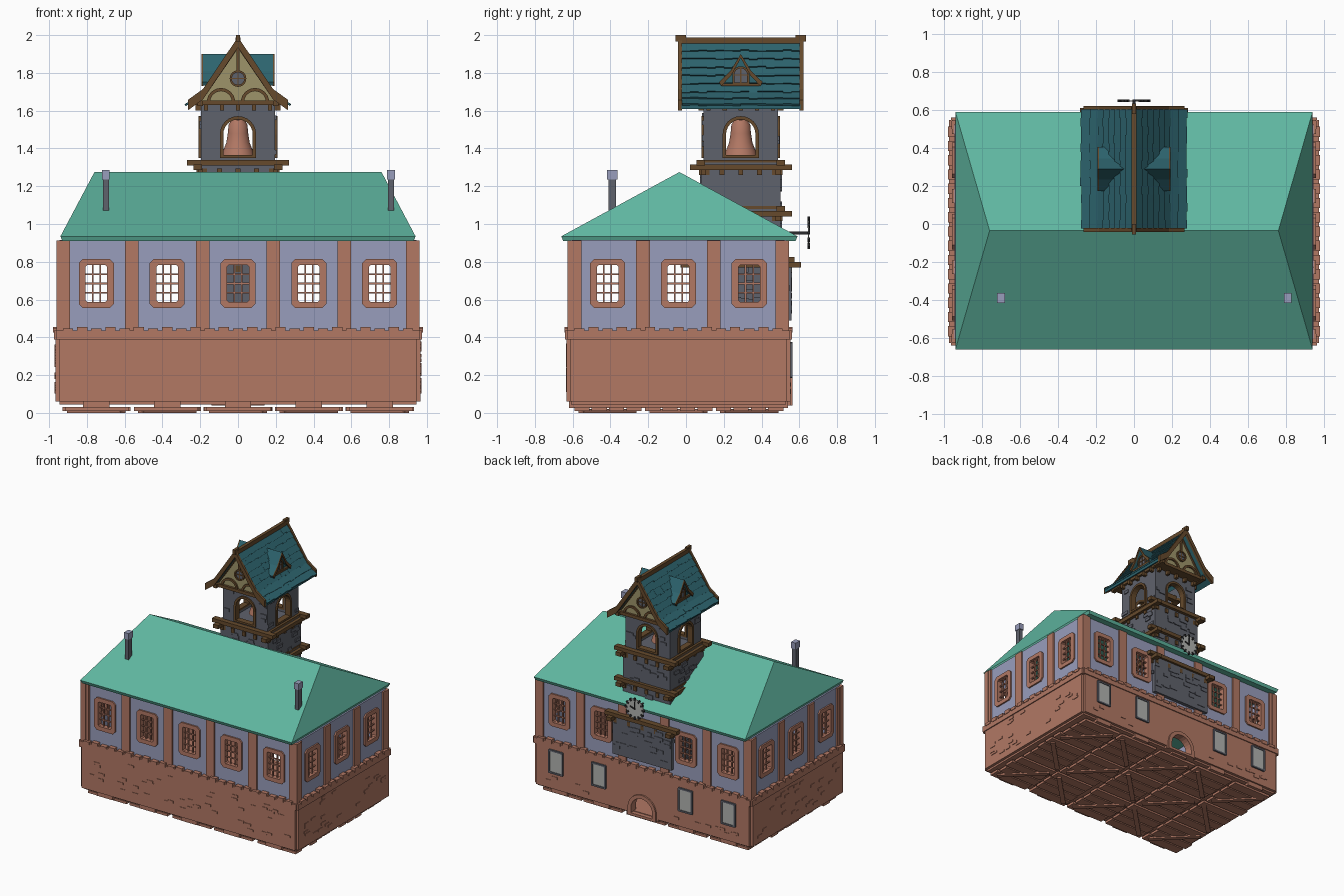
import bpy, bmesh, math, random
from mathutils import Matrix, Vector

random.seed(4)
if "Cube" in bpy.data.objects:
    bpy.data.objects.remove(bpy.data.objects["Cube"], do_unlink=True)


def material(name, *rgb):
    lin = [((c / 255 + 0.055) / 1.055) ** 2.4 for c in rgb] + [1]
    m = bpy.data.materials.new(name)
    m.use_nodes = True
    m.diffuse_color = lin
    m.node_tree.nodes["Principled BSDF"].inputs["Base Color"].default_value = lin
    return m


BRICK = material("red clay", 178, 120, 100)
PLASTER = material("lavender plaster", 153, 158, 188)
ROOF = material("green roof", 95, 182, 160)
STONE = material("dark stone", 95, 98, 108)
TILE = material("teal tile", 45, 100, 110)
WOOD = material("brown timber", 102, 74, 44)
CREAM = material("cream infill", 158, 148, 106)
PALE = material("pale grey", 178, 180, 176)
DARK = material("dark iron", 42, 42, 44)

parts = {}


def part(name, mat):
    return parts.setdefault(name, (bmesh.new(), mat))[0]


# Local frames: u runs along a wall, d points outward, z is up
def frame(cy, k):
    return Matrix.Translation((0, cy, 0)) @ Matrix.Rotation(k * math.pi / 2, 4, 'Z')


def box(bm, M, u0, u1, d0, d1, z0, z1):
    mid = Matrix.Translation(((u0 + u1) / 2, -(d0 + d1) / 2, (z0 + z1) / 2))
    size = Matrix.Diagonal((u1 - u0, d1 - d0, z1 - z0, 1))
    bmesh.ops.create_cube(bm, size=1, matrix=M @ mid @ size)


def loop(bm, M, pts, d):
    return [bm.verts.new(M @ Vector((u, -d, z))) for u, z in pts]


def prism(bm, M, pts, d0, d1):
    a, b = loop(bm, M, pts, d0), loop(bm, M, pts, d1)
    bm.faces.new(a)
    bm.faces.new(b[::-1])
    for i in range(len(a)):
        bm.faces.new((a[i - 1], b[i - 1], b[i], a[i]))


def ring(bm, M, outer, inner, d0, d1):
    ls = [loop(bm, M, p, d) for p, d in ((outer, d0), (outer, d1), (inner, d1), (inner, d0))]
    for j in range(4):
        a, b = ls[j - 1], ls[j]
        for i in range(len(a)):
            bm.faces.new((a[i - 1], b[i - 1], b[i], a[i]))


def bar(bm, M, p, q, w, d0, d1):
    p, q = Vector(p), Vector(q)
    n = (q - p).normalized().orthogonal() * w / 2
    prism(bm, M, [p + n, q + n, q - n, p - n], d0, d1)


def octagon(u, z, w, h, c):
    corners = [(w, c - h), (w, h - c), (w - c, h), (c - w, h),
               (-w, h - c), (-w, c - h), (c - w, -h), (w - c, -h)]
    return [(u + a, z + b) for a, b in corners]


def arc(u, z, r, a0=0, a1=180, n=13):
    ts = [math.radians(a0 + (a1 - a0) * i / (n - 1)) for i in range(n)]
    return [(u + r * math.cos(t), z + r * math.sin(t)) for t in ts]


def arch(zc, r, zb):
    return [(r, zb)] + arc(0, zc, r) + [(-r, zb)]


def arch_block(zc, w, zb):
    pts = [(u / max(abs(u), abs(v)) * w, zc + v / max(abs(u), abs(v)) * w) for u, v in arc(0, 0, 1)]
    return [(w, zb)] + pts + [(-w, zb)]


# Town hall: base walls, upper storey, windows and posts on four sides
BAY = 0.375
for k in range(4):
    M = frame(-0.04, k)
    bays, D = ((5, 0.57), (3, 0.945))[k % 2]
    half = bays * BAY / 2
    back = k == 2
    base = part("base_walls", BRICK)
    B = D + 0.022
    if back:
        for s in (-1, 1):
            u0, u1 = sorted((s * 0.14, s * (half + 0.01)))
            box(base, M, u0, u1, D - 0.03, B, 0.06, 0.4)
        box(base, M, -0.14, 0.14, D - 0.03, B, 0.24, 0.4)
        ring(base, M, arch_block(0.1, 0.14, 0.04), arch(0.1, 0.095, 0.06), D - 0.03, B)
        ring(part("door_arch", BRICK), M, arch(0.1, 0.125, 0.04), arch(0.1, 0.095, 0.06), D, B + 0.012)
        for u in (-0.765, -0.385, 0.385, 0.765):
            ring(part("base_window_frames", STONE), M, octagon(u, 0.28, 0.065, 0.095, 0.005),
                 octagon(u, 0.28, 0.052, 0.082, 0.005), D, B + 0.012)
            box(part("base_window_panes", PALE), M, u - 0.055, u + 0.055, D, B + 0.006, 0.195, 0.365)
    else:
        box(base, M, -half - 0.01, half + 0.01, D - 0.03, B, 0.06, 0.4)
    # Scattered raised bricks
    for i in range(bays * 9):
        u, z = random.uniform(-half + 0.05, half - 0.05), random.uniform(0.1, 0.36)
        if not (back and (abs(u) < 0.18 or 0.15 < z < 0.39)):
            box(part("raised_bricks", BRICK), M, u - 0.025, u + 0.025, D, B + 0.004, z, z + 0.018)
    # String course with blocks on top
    trim = part("string_course", BRICK)
    box(trim, M, -half - 0.025, half + 0.025, D - 0.03, B + 0.008, 0.388, 0.435)
    n = bays * 5
    for i in range(n):
        u = -half + (i + 0.5) * 2 * half / n
        box(trim, M, u - 0.027, u + 0.027, D - 0.01, B + 0.012, 0.425, 0.448 + 0.008 * (i % 2))
    # Posts
    for i in range(bays + 1):
        u = (i - bays / 2) * BAY
        off = 0.012 if i == 0 else -0.012 if i == bays else 0
        box(part("wall_posts", BRICK), M, u + off - 0.036, u + off + 0.036, D - 0.03, D + 0.013, 0.43, 0.912)
    # Bays with open, mullioned windows
    wall = part("upper_walls", PLASTER)
    for i in range(bays):
        u = (i - (bays - 1) / 2) * BAY
        if back and i == 2:
            box(wall, M, u - BAY / 2, u + BAY / 2, D - 0.03, D, 0.43, 0.915)
            continue
        ring(wall, M, octagon(u, 0.6725, BAY / 2, 0.2425, 0.0005),
             octagon(u, 0.685, 0.06, 0.1, 0.008), D - 0.03, D)
        ring(part("window_frames", BRICK), M, octagon(u, 0.685, 0.093, 0.13, 0.022),
             octagon(u, 0.685, 0.057, 0.097, 0.008), D - 0.032, D + 0.012)
        bars = part("window_bars", BRICK)
        for s in (-1, 1):
            box(bars, M, u + s * 0.02 - 0.004, u + s * 0.02 + 0.004, D - 0.018, D - 0.006, 0.585, 0.785)
        for z in (0.637, 0.685, 0.733):
            box(bars, M, u - 0.058, u + 0.058, D - 0.018, D - 0.006, z - 0.004, z + 0.004)

# Floor: thin deck over planked, braced panels
G = frame(-0.04, 0)
box(part("floor_deck", BRICK), G, -0.945, 0.945, -0.57, 0.57, 0.045, 0.065)
planks = part("floor_planks", BRICK)
for i in range(5):
    u = (i - 2) * BAY
    box(planks, G, u - 0.07, u + 0.07, -0.58, 0.58, 0.025, 0.06)
    for j in range(3):
        d = (j - 1) * BAY
        for r in range(4):
            e = d - 0.18 + r * 0.092
            shift = random.uniform(-0.012, 0.012)
            box(planks, G, u - 0.17 + shift, u + 0.17 + shift, e, e + 0.08, 0.01, 0.03)
        c = math.radians(45 if (i + j) % 2 else -45)
        L = Matrix.Translation((u, -0.04 - d, 0)) @ Matrix.Rotation(c, 4, 'Z')
        box(planks, L, -0.2, 0.2, -0.018, 0.018, 0, 0.02)

# Hipped main roof
bm = part("main_roof", ROOF)
R = frame(-0.035, 0)
rect = [(-1, -1), (1, -1), (1, 1), (-1, 1)]
low = [bm.verts.new(R @ Vector((x * 0.93, y * 0.615, 0.91))) for x, y in rect]
eave = [bm.verts.new(R @ Vector((x * 0.94, y * 0.625, 0.935))) for x, y in rect]
rl, rr = [bm.verts.new(R @ Vector((x, 0, 1.275))) for x in (-0.76, 0.76)]
bm.faces.new(low)
for i in range(4):
    bm.faces.new((low[i - 1], low[i], eave[i], eave[i - 1]))
for f in ((eave[0], eave[1], rr, rl), (eave[1], eave[2], rr), (eave[2], eave[3], rl, rr), (eave[3], eave[0], rl)):
    bm.faces.new(f)

# Chimneys
for x in (-0.7, 0.81):
    C = Matrix.Translation((x, -0.39, 0))
    box(part("chimney_shafts", STONE), C, -0.016, 0.016, -0.02, 0.02, 1.04, 1.24)
    box(part("chimney_caps", PLASTER), C, -0.02, 0.02, -0.027, 0.027, 1.235, 1.285)

# Tower shaft, ledges and belfry arches
CY = 0.29
T = [frame(CY, k) for k in range(4)]
shaft = part("tower_shaft", STONE)
box(shaft, T[0], -0.26, 0.26, -0.268, 0.268, 0.49, 0.8)
box(shaft, T[0], -0.21, 0.21, -0.21, 0.21, 0.8, 1.33)
for k, M in enumerate(T):
    ring(part("belfry_walls", STONE), M, arch_block(1.47, 0.197, 1.33), arch(1.47, 0.088, 1.36), 0.165, 0.197)
    ring(part("belfry_arch_frames", WOOD), M, arch(1.475, 0.096, 1.35), arch(1.475, 0.078, 1.365), 0.16, 0.208)
    for z0, z1, D, n in ((0.5, 0.75, 0.265, 26), (0.82, 1.25, 0.21, 30), (1.36, 1.6, 0.197, 16)):
        for i in range(n):
            w, z = random.uniform(0.02, 0.035), random.uniform(z0, z1)
            u = random.uniform(w - D, D - w)
            if z < 1.3 or abs(u) > 0.13:
                box(part("raised_stones", STONE), M, u - w, u + w, D - 0.02, D + 0.007, z, z + 0.025)
    for z, D in ((1.345, 0.235), (1.1, 0.235), (0.83, 0.285)):
        lift = 0 if k % 2 else 0.025
        ledge = part("tower_ledges", WOOD)
        box(ledge, M, -D - 0.035, D + 0.035, D - 0.045, D, z - 0.06 + lift, z - 0.03 + lift)
        for i in range(5):
            u = (i - 2) * D * 0.42
            box(ledge, M, u - 0.013, u + 0.013, D - 0.07, D - 0.015, z - 0.085, z - 0.05)
        box(ledge, M, -D + 0.02, D - 0.02, 0.19, D - 0.02, z - 0.02, z - 0.005)
    for i in range(5):
        u = (i - 2) * 0.085
        box(part("eave_brackets", WOOD), M, u - 0.011, u + 0.011, 0.18, 0.225, 1.6, 1.635)

# Bell on its beam
bell = part("bell", BRICK)
prof = [(0, 1.555), (0.035, 1.55), (0.05, 1.525), (0.054, 1.48), (0.062, 1.43), (0.08, 1.385), (0.086, 1.365), (0, 1.365)]
vs = [bell.verts.new((r, CY, z)) for r, z in prof]
es = [bell.edges.new(p) for p in zip(vs, vs[1:])]
bmesh.ops.spin(bell, geom=vs + es, cent=(0, CY, 0), axis=(0, 0, 1), angle=math.tau, steps=32, use_merge=True)
bmesh.ops.remove_doubles(bell, verts=bell.verts, dist=0.0005)
box(part("bell_beam", WOOD), T[0], -0.18, 0.18, -0.018, 0.018, 1.552, 1.59)

# Tower roof with flared eaves, loose tiles, bargeboards and gables
SLOPE = [Vector(p) for p in ((0, 1.965), (0.185, 1.69), (0.265, 1.632))]


def on_slope(t):
    a, b, c = SLOPE
    return a.lerp(b, t / 0.78) if t < 0.78 else b.lerp(c, (t - 0.78) / 0.22)


def gable_band(top, drop):
    half = [(p.x, p.y + top) for p in SLOPE]
    under = [(p.x, p.y - drop) for p in SLOPE]
    mirror = lambda pts: [(-x, z) for x, z in pts]
    return mirror(half[:0:-1]) + half + under[::-1] + mirror(under[1:])


prism(part("tower_roof", TILE), T[0], gable_band(0, 0.022), -0.315, 0.315)
for d0, d1 in ((-0.332, -0.312), (0.312, 0.332)):
    prism(part("bargeboards", WOOD), T[0], gable_band(0.025, 0.03), d0, d1)
ridge = part("ridge_beam", WOOD)
box(ridge, T[0], -0.013, 0.013, -0.325, 0.325, 1.955, 1.988)
for s in (-1, 1):
    box(ridge, T[0], -0.011, 0.011, min(s * 0.29, s * 0.345), max(s * 0.29, s * 0.345), 1.965, 2.0)
    box(part("eave_beams", WOOD), T[0], s * 0.2 - 0.015, s * 0.2 + 0.015, -0.3, 0.3, 1.625, 1.655)
    for row in range(8):
        p, q = on_slope(row / 8), on_slope((row + 1) / 8)
        along = (q - p).normalized()
        n = Vector((-along.y, along.x))
        for i in range(14):
            e = q + along * random.uniform(0.004, 0.014)
            quad = [p, e, e + n * 0.012, p + n * 0.002]
            d = -0.312 + i * 0.0446
            prism(part("roof_tiles", TILE), T[0], [(s * a, z) for a, z in quad], d, d + 0.0446)

for M in (T[0], T[2]):
    prism(part("gable_infill", CREAM), M, [(-0.21, 1.635), (0.21, 1.635), (0.185, 1.68), (0, 1.95), (-0.185, 1.68)], 0.2, 0.262)
    gt = part("gable_timbers", WOOD)
    box(gt, M, -0.22, 0.22, 0.2, 0.28, 1.63, 1.655)
    box(gt, M, -0.009, 0.009, 0.2, 0.275, 1.81, 1.95)
    ring(gt, M, arc(0, 1.77, 0.044, 0, 345, 24), arc(0, 1.77, 0.033, 0, 345, 24), 0.25, 0.278)
    prism(part("gable_round_window", STONE), M, arc(0, 1.77, 0.034, 0, 345, 24), 0.25, 0.267)
    bar(gt, M, (-0.034, 1.77), (0.034, 1.77), 0.006, 0.25, 0.272)
    bar(gt, M, (0, 1.736), (0, 1.804), 0.006, 0.25, 0.272)
    for s in (-1, 1):
        bar(gt, M, (s * 0.19, 1.67), (s * 0.005, 1.94), 0.02, 0.25, 0.276)
        prism(gt, M, arc(s * 0.09, 1.645, 0.075) + arc(s * 0.09, 1.645, 0.058)[::-1], 0.25, 0.274)

# Dormers on both tower roof slopes
for M in (T[1], T[3]):
    top = [(-0.115, 1.752), (-0.055, 1.81), (0, 1.9), (0.055, 1.81), (0.115, 1.752)]
    under = [(u * 0.93, z - 0.018) for u, z in top]
    prism(part("dormer_roofs", TILE), M, top + under[::-1], 0.03, 0.185)
    prism(part("dormer_edges", WOOD), M, top + [(u * 0.9, z - 0.022) for u, z in top[::-1]], 0.183, 0.192)
    prism(part("dormer_faces", TILE), M, [(-0.09, 1.7), (0.09, 1.7), (0.09, 1.75), (0, 1.885), (-0.09, 1.75)], 0.03, 0.158)
    df = part("dormer_window_frames", WOOD)
    ring(df, M, arch(1.79, 0.045, 1.735), arch(1.79, 0.034, 1.748), 0.15, 0.17)
    prism(part("dormer_panes", STONE), M, arch(1.79, 0.035, 1.745), 0.15, 0.161)
    box(df, M, -0.003, 0.003, 0.15, 0.166, 1.745, 1.825)
    box(df, M, -0.035, 0.035, 0.15, 0.166, 1.785, 1.791)
    box(df, M, -0.1, 0.1, 0.14, 0.175, 1.73, 1.745)

# Clock on the back
K = T[2]
prism(part("clock_face", PALE), K, arc(0, 0.953, 0.078, 0, 348.75, 32), 0.355, 0.361)
marks = part("clock_marks", DARK)
for i in range(12):
    a = i * math.pi / 6
    v = Vector((math.sin(a), math.cos(a)))
    c = Vector((0, 0.953))
    bar(marks, K, c + v * 0.062, c + v * 0.086, 0.014, 0.352, 0.366)
bar(marks, K, (0, 0.945), (0, 1.008), 0.008, 0.36, 0.366)
bar(marks, K, (0.005, 0.95), (-0.04, 0.965), 0.01, 0.36, 0.366)
box(part("clock_mount", DARK), K, -0.008, 0.008, 0.2, 0.356, 0.945, 0.961)

# Turn the collected parts into objects
for name, (bm, mat) in parts.items():
    bmesh.ops.recalc_face_normals(bm, faces=bm.faces)
    me = bpy.data.meshes.new(name)
    bm.to_mesh(me)
    bm.free()
    me.materials.append(mat)
    ob = bpy.data.objects.new(name, me)
    bpy.context.collection.objects.link(ob)
    if name == "bell":
        bpy.context.view_layer.objects.active = ob
        ob.select_set(True)
        bpy.ops.object.shade_smooth_by_angle()
